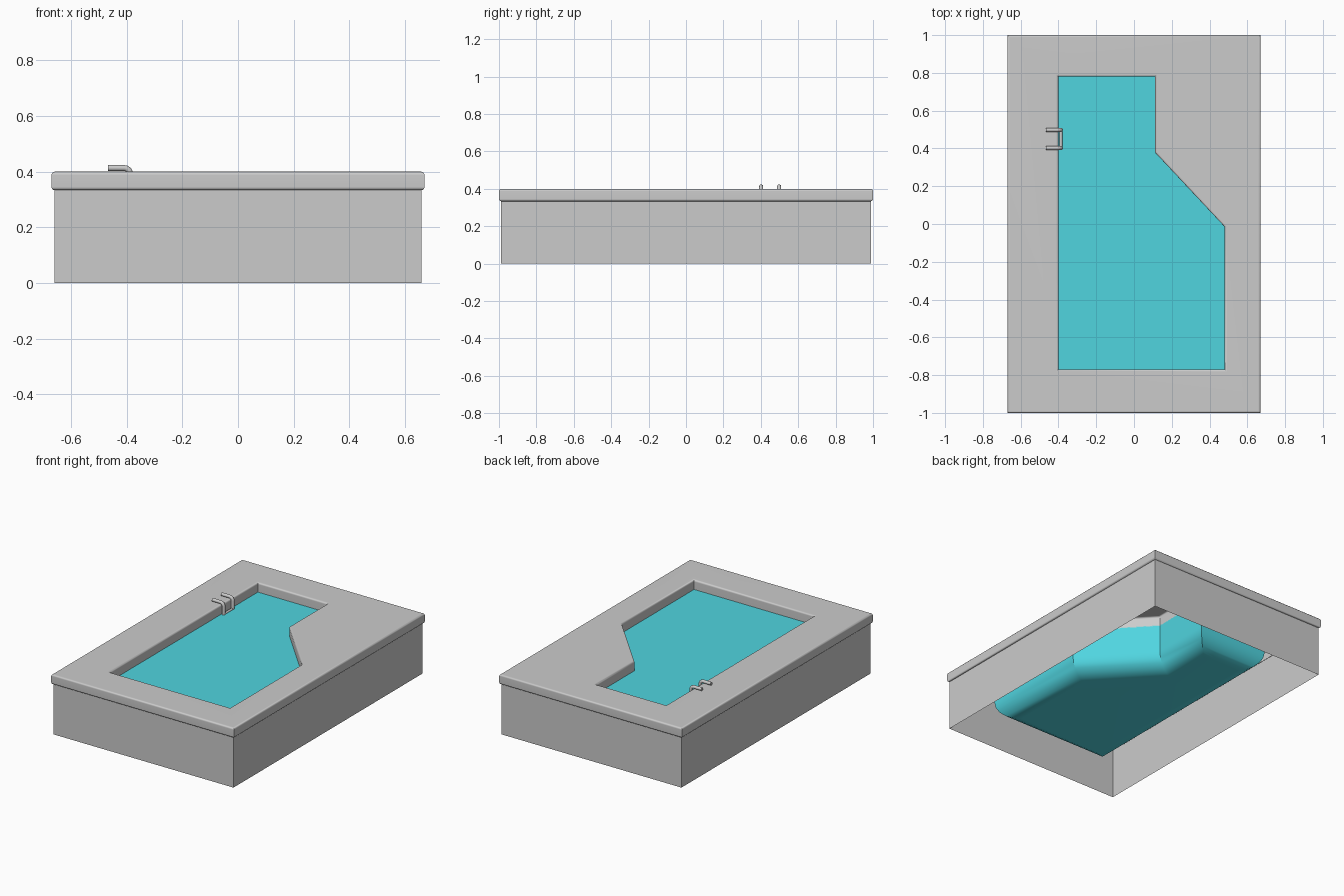
import bpy, bmesh, math
from mathutils import Vector

if "Cube" in bpy.data.objects:
    bpy.data.objects.remove(bpy.data.objects["Cube"])

POOL = [(-0.4, -0.77), (0.48, -0.77), (0.48, -0.015), (0.11, 0.38), (0.11, 0.78), (-0.4, 0.78)]


def rect(hx, hy):
    return [(-hx, -hy), (hx, -hy), (hx, hy), (-hx, hy)]


def inset(poly, d):
    """Mitred inward offset of a counter-clockwise outline."""
    out = []
    n = len(poly)
    for i in range(n):
        p = Vector(poly[i])
        a = (p - Vector(poly[i - 1])).normalized()
        b = (Vector(poly[(i + 1) % n]) - p).normalized()
        na, nb = Vector((-a.y, a.x)), Vector((-b.y, b.x))
        out.append(p + (na + nb) * d / (1 + na.dot(nb)))
    return out


def loft(bm, poly, profile):
    """Skin an outline through (inset, z) steps; returns the vertex rings."""
    rings = [[bm.verts.new((p[0], p[1], z)) for p in inset(poly, d)] for d, z in profile]
    n = len(poly)
    for r, s in zip(rings, rings[1:]):
        for i in range(n):
            bm.faces.new((r[i], r[(i + 1) % n], s[(i + 1) % n], s[i]))
    return rings


def arc(cd, cz, r, a0, a1, n=3):
    return [(cd + r * math.cos(math.radians(a0 + (a1 - a0) * i / n)),
             cz + r * math.sin(math.radians(a0 + (a1 - a0) * i / n))) for i in range(n + 1)]


def finish(bm, name, mat=None):
    bmesh.ops.recalc_face_normals(bm, faces=bm.faces)
    me = bpy.data.meshes.new(name)
    bm.to_mesh(me)
    bm.free()
    ob = bpy.data.objects.new(name, me)
    bpy.context.collection.objects.link(ob)
    if mat:
        me.materials.append(mat)
    # Smooth the rounded edges while broad faces stay flat
    bpy.ops.object.select_all(action="DESELECT")
    ob.select_set(True)
    bpy.context.view_layer.objects.active = ob
    bpy.ops.object.shade_smooth_by_angle(angle=math.radians(32))
    ob.modifiers.new("even_normals", "WEIGHTED_NORMAL").keep_sharp = True
    return ob


water_mat = bpy.data.materials.new("water_blue")
water_mat.diffuse_color = (0.08, 0.66, 0.74, 1)
water_mat.use_nodes = True
water_mat.node_tree.nodes["Principled BSDF"].inputs["Base Color"].default_value = water_mat.diffuse_color

# Deck slab: rounded outer edge, pool opening with rounded lip, hollow underneath
bm = bmesh.new()
R = 0.012
outer = loft(bm, rect(0.67, 1.0),
             arc(R, 0.333 + R, R, 270, 180) + arc(R, 0.4 - R, R, 180, 90))
lip = loft(bm, POOL, [(0, 0.333)] + arc(-R, 0.4 - R, R, 0, 90))
edges = []
for ring in (outer[-1], lip[-1]):
    for i, v in enumerate(ring):
        edges.append(bm.edges.get((v, ring[(i + 1) % len(ring)])))
bmesh.ops.triangle_fill(bm, edges=edges, use_beauty=True, normal=(0, 0, 1))
finish(bm, "deck")

# Outer side walls, open at the bottom
bm = bmesh.new()
loft(bm, rect(0.66, 0.99), [(0, 0), (0, 0.336)])
finish(bm, "side_walls")

# Pool basin with rounded floor edge and flat water surface
bm = bmesh.new()
rings = loft(bm, POOL, [(0, 0.337)] + arc(0.12, 0.153, 0.12, 180, 270, 5))
bm.faces.new(rings[0])
bm.faces.new(rings[-1])
finish(bm, "pool_basin", water_mat)

# Ladder rails: lie on the deck, then bend down into the water
for side, y in (("front", 0.402), ("back", 0.498)):
    cu = bpy.data.curves.new("ladder_rail_" + side, "CURVE")
    cu.dimensions = "3D"
    cu.bevel_depth = 0.011
    cu.bevel_resolution = 3
    cu.use_fill_caps = True
    pts = [(-0.467, 0.413)] + arc(-0.409, 0.391, 0.022, 90, 0, 5) + [(-0.387, 0.2)]
    sp = cu.splines.new("POLY")
    sp.points.add(len(pts) - 1)
    for p, (x, z) in zip(sp.points, pts):
        p.co = (x, y, z, 1)
    ob = bpy.data.objects.new(cu.name, cu)
    bpy.context.collection.objects.link(ob)

# Ladder rungs
for i, z in enumerate((0.338, 0.25)):
    bpy.ops.mesh.primitive_cylinder_add(vertices=12, radius=0.008, depth=0.096,
                                        location=(-0.387, 0.45, z), rotation=(math.pi / 2, 0, 0))
    bpy.context.object.name = f"ladder_rung_{i + 1}"
    bpy.ops.object.shade_smooth_by_angle()
